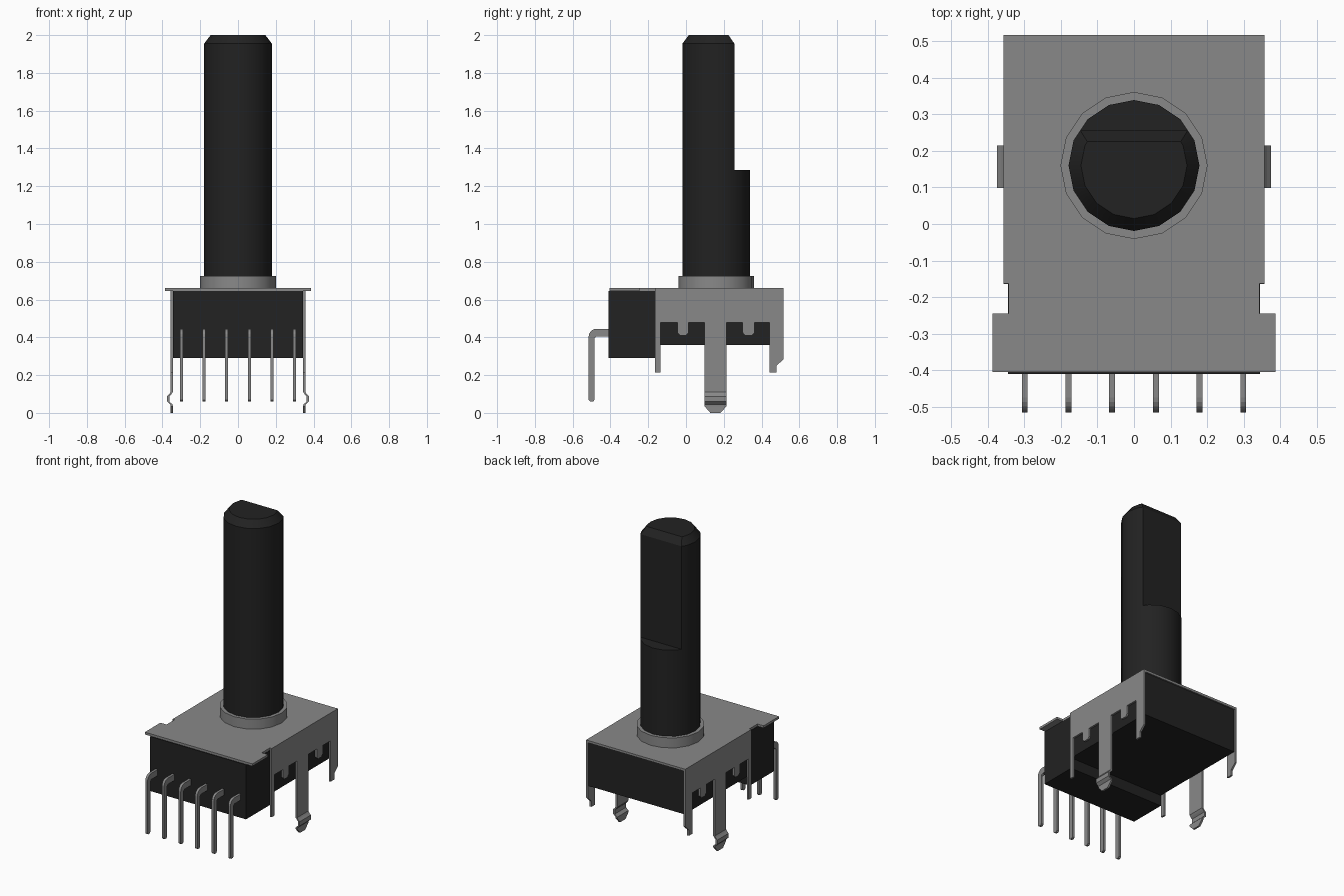
import bpy, bmesh, math

if "Cube" in bpy.data.objects:
    bpy.data.objects.remove(bpy.data.objects["Cube"])


def material(name, value, rough):
    m = bpy.data.materials.new(name)
    m.use_nodes = True
    col = (value, value, value, 1)
    m.diffuse_color = col
    bsdf = m.node_tree.nodes["Principled BSDF"]
    bsdf.inputs["Base Color"].default_value = col
    bsdf.inputs["Roughness"].default_value = rough
    return m


BLACK = material("black plastic", 0.016, 0.5)
METAL = material("grey metal", 0.25, 0.5)


def loft(name, rings, mat, mirror=False, smooth=False):
    """Closed solid through rings of equal point count, with end caps."""
    bm = bmesh.new()
    loops = [[bm.verts.new(p) for p in ring] for ring in rings]
    n = len(loops[0])
    for a, b in zip(loops, loops[1:]):
        for i in range(n):
            j = (i + 1) % n
            bm.faces.new((a[i], a[j], b[j], b[i]))
    bm.faces.new(loops[0][::-1])
    bm.faces.new(loops[-1])
    bmesh.ops.recalc_face_normals(bm, faces=bm.faces)
    me = bpy.data.meshes.new(name)
    bm.to_mesh(me)
    bm.free()
    me.materials.append(mat)
    ob = bpy.data.objects.new(name, me)
    bpy.context.collection.objects.link(ob)
    if mirror:
        ob.modifiers.new("Mirror", 'MIRROR')
    if smooth:
        bpy.ops.object.select_all(action='DESELECT')
        ob.select_set(True)
        bpy.context.view_layer.objects.active = ob
        bpy.ops.object.shade_smooth_by_angle(angle=math.radians(30))
    return ob


def side_prism(name, profile, x0, x1, mat, **kw):
    """Extrude a (y, z) profile along x."""
    return loft(name, [[(x, y, z) for y, z in profile] for x in (x0, x1)], mat, **kw)


# Plastic body with a deeper front block
side_prism("body", [(-0.41, 0.29), (-0.165, 0.29), (-0.165, 0.36), (0.508, 0.36),
                    (0.508, 0.645), (-0.41, 0.645)], -0.345, 0.345, BLACK)

# Metal top plate, notched on both sides
half = [(0.387, -0.405), (0.387, -0.245), (0.343, -0.245),
        (0.343, -0.163), (0.357, -0.163), (0.357, 0.517)]
outline = half + [(-x, y) for x, y in reversed(half)]
loft("top_plate", [[(x, y, z) for x, y in outline] for z in (0.645, 0.66)], METAL)

# Folded side walls with corner legs and short rounded tabs
wall = [(-0.164, 0.645), (-0.164, 0.213), (-0.135, 0.213), (-0.135, 0.479),
        (-0.045, 0.479), (-0.045, 0.425), (-0.032, 0.41), (0.0, 0.41),
        (0.013, 0.425), (0.013, 0.479), (0.30, 0.479), (0.30, 0.425),
        (0.313, 0.41), (0.349, 0.41), (0.362, 0.425), (0.362, 0.479),
        (0.442, 0.479), (0.442, 0.213), (0.48, 0.213), (0.48, 0.25),
        (0.517, 0.285), (0.517, 0.645)]
side_prism("side_wall", wall, 0.345, 0.357, METAL, mirror=True)

# Bent snap-in legs: (x, z, half width) down the strip
path = [(0.351, 0.479, 0.058), (0.351, 0.11, 0.058), (0.358, 0.1, 0.058),
        (0.369, 0.088, 0.058), (0.369, 0.06, 0.058), (0.352, 0.044, 0.058),
        (0.351, 0.035, 0.058), (0.351, 0.0, 0.027)]
t, yc = 0.006, 0.156
loft("snap_leg", [[(x - t, yc - w, z), (x + t, yc - w, z),
                   (x + t, yc + w, z), (x - t, yc + w, z)] for x, z, w in path],
     METAL, mirror=True)


# Row of right-angle pins with rounded elbows
def arc(r, cy=-0.475, cz=0.405):
    return [(cy - r * math.sin(a), cz + r * math.cos(a))
            for a in (math.pi / 2 * k / 5 for k in range(6))]


pin = ([(-0.405, 0.445)] + arc(0.04) + [(-0.515, 0.068), (-0.508, 0.06),
       (-0.492, 0.06), (-0.485, 0.068), (-0.485, 0.395), (-0.475, 0.405),
       (-0.405, 0.405)])
for i in range(6):
    x = (i - 2.5) * 0.1195
    side_prism(f"pin_{i + 1}", pin, x - 0.008, x + 0.008, METAL)

# Round shaft and its collar, both 16-sided
CY, SIDES = 0.16, 16


def circle(r, z):
    return [(r * math.cos(math.tau * k / SIDES),
             CY + r * math.sin(math.tau * k / SIDES), z) for k in range(SIDES)]


def cut_circle(r, flat, z):
    """The same ring with its back trimmed straight at y = flat."""
    ring, pts = circle(r, z), []
    for i, p in enumerate(ring):
        q = ring[(i + 1) % SIDES]
        if p[1] <= flat:
            pts.append(p)
        if (p[1] <= flat) != (q[1] <= flat):
            f = (flat - p[1]) / (q[1] - p[1])
            pts.append((p[0] + f * (q[0] - p[0]), flat, z))
    return pts


loft("collar", [circle(0.201, 0.66), circle(0.201, 0.725)], METAL, smooth=True)
loft("shaft_lower", [circle(0.179, 0.70), circle(0.179, 1.285)], BLACK, smooth=True)
loft("shaft_upper", [cut_circle(0.179, 0.256, 1.285), cut_circle(0.179, 0.256, 1.955),
                     cut_circle(0.145, 0.225, 2.0)], BLACK, smooth=True)
